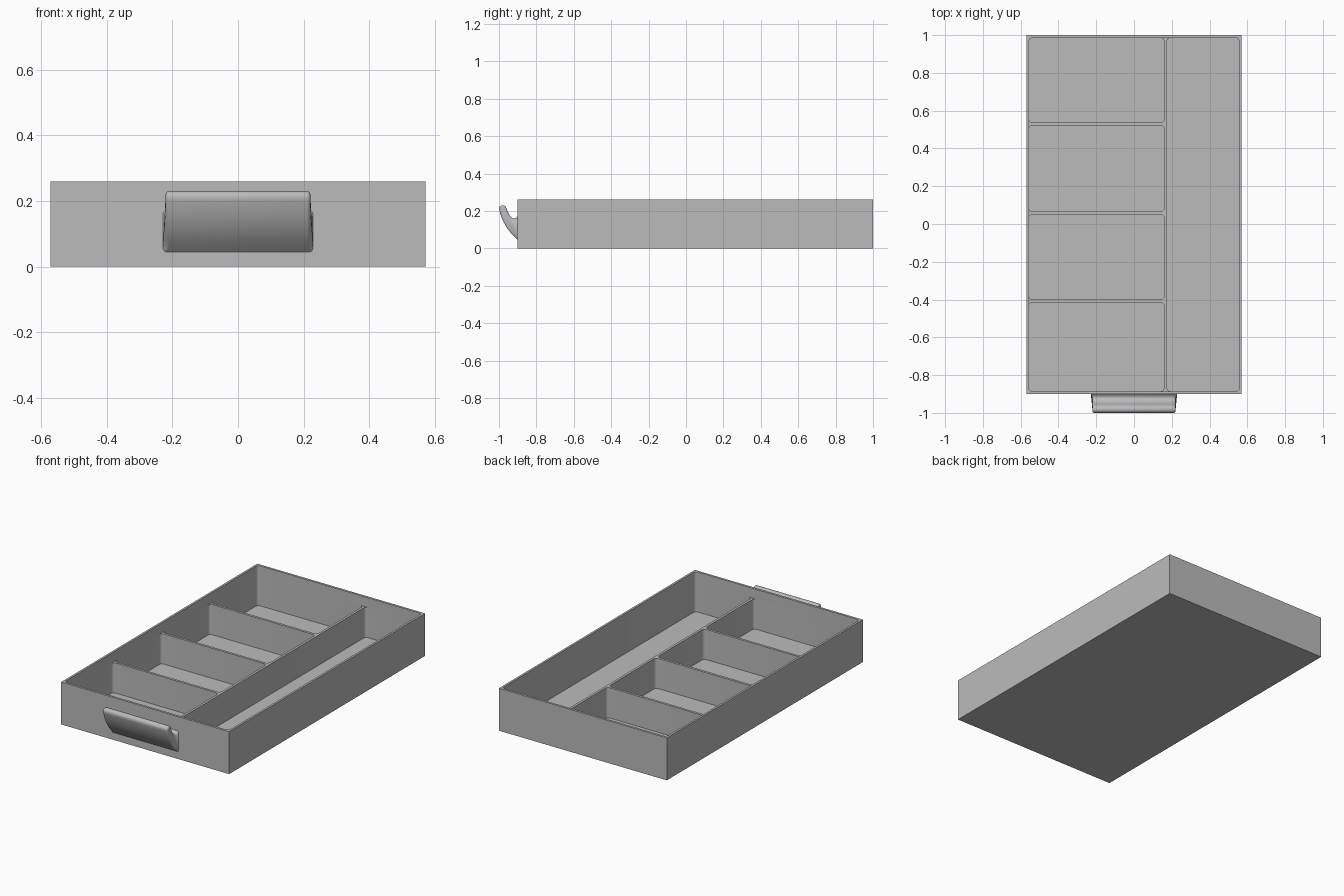
import bpy
import bmesh
from math import radians

if "Cube" in bpy.data.objects:
    bpy.data.objects.remove(bpy.data.objects["Cube"], do_unlink=True)

# One grey plastic for everything
grey = bpy.data.materials.new("grey_plastic")
grey.use_nodes = True
colour = (0.5, 0.5, 0.5, 1)
grey.diffuse_color = colour
grey.node_tree.nodes["Principled BSDF"].inputs["Base Color"].default_value = colour


def add_object(name, bm):
    bmesh.ops.recalc_face_normals(bm, faces=bm.faces)
    mesh = bpy.data.meshes.new(name)
    bm.to_mesh(mesh)
    bm.free()
    mesh.materials.append(grey)
    obj = bpy.data.objects.new(name, mesh)
    bpy.context.collection.objects.link(obj)
    return obj


def block(name, x0, x1, y0, y1, z0, z1, radius=0):
    """Box between two corners, with optionally rounded upright edges."""
    bm = bmesh.new()
    bmesh.ops.create_cube(bm, size=1)
    for v in bm.verts:
        v.co.x = x1 if v.co.x > 0 else x0
        v.co.y = y1 if v.co.y > 0 else y0
        v.co.z = z1 if v.co.z > 0 else z0
    if radius:
        upright = [e for e in bm.edges if abs(e.verts[0].co.z - e.verts[1].co.z) > 0.01]
        bmesh.ops.bevel(bm, geom=upright, offset=radius, segments=5,
                        profile=0.5, affect='EDGES')
    return add_object(name, bm)


def smooth(obj, angle):
    bpy.ops.object.select_all(action='DESELECT')
    obj.select_set(True)
    bpy.context.view_layer.objects.active = obj
    bpy.ops.object.shade_smooth_by_angle(angle=radians(angle))


def cut(obj, cutter):
    cutter.hide_render = True
    mod = obj.modifiers.new("cut", 'BOOLEAN')
    mod.operation = 'DIFFERENCE'
    mod.solver = 'MANIFOLD'
    mod.object = cutter
    bpy.context.view_layer.objects.active = obj
    bpy.ops.object.modifier_apply(modifier=mod.name)
    bpy.data.objects.remove(cutter, do_unlink=True)


# Tray body with an open upper space, then pockets that leave low dividers
left, split, right = -0.557, 0.167, 0.557
front, back = -0.886, 0.986
floor, divider_top, rim = 0.015, 0.2, 0.26
half_wall = 0.0075
corner = 0.02

tray = block("tray", -0.57, 0.57, -0.9, 1, 0, rim)
cut(tray, block("upper_cutter", left, right, front, back, divider_top, rim + 0.1, corner))
cut(tray, block("long_pocket_cutter", split + half_wall, right, front, back,
                floor, rim + 0.05, corner))
lines = [front - half_wall, -0.408, 0.058, 0.529, back + half_wall]
for y0, y1 in zip(lines, lines[1:]):
    cut(tray, block("pocket_cutter", left, split - half_wall, y0 + half_wall,
                    y1 - half_wall, floor, rim + 0.05, corner))
smooth(tray, 30)

# Curved pull handle: side profile (y, z) swept across the front
profile = [(-0.9, 0.045), (-0.912, 0.056), (-0.935, 0.08), (-0.957, 0.108),
           (-0.975, 0.14), (-0.988, 0.17), (-0.997, 0.2), (-1, 0.213),
           (-0.996, 0.224), (-0.985, 0.23), (-0.972, 0.229), (-0.963, 0.222),
           (-0.955, 0.2), (-0.945, 0.18), (-0.933, 0.165), (-0.922, 0.16),
           (-0.91, 0.162), (-0.9, 0.172)]
half_width = 0.22
bm = bmesh.new()
cap = bm.faces.new([bm.verts.new((-half_width, y, z)) for y, z in profile])
swept = bmesh.ops.extrude_face_region(bm, geom=[cap], use_keep_orig=True)
for v in swept["geom"]:
    if isinstance(v, bmesh.types.BMVert):
        v.co.x = half_width
end_edges = [e for e in bm.edges
             if e.verts[0].co.x == e.verts[1].co.x
             and min(v.co.y for v in e.verts) < -0.901]
bmesh.ops.bevel(bm, geom=end_edges, offset=0.01, segments=4, profile=0.5,
                affect='EDGES', clamp_overlap=True)
# Flare the ends where the handle meets the tray
for v in bm.verts:
    if v.co.y > -0.906:
        v.co.x += 0.008 if v.co.x > 0 else -0.008
handle = add_object("handle", bm)
smooth(handle, 50)
